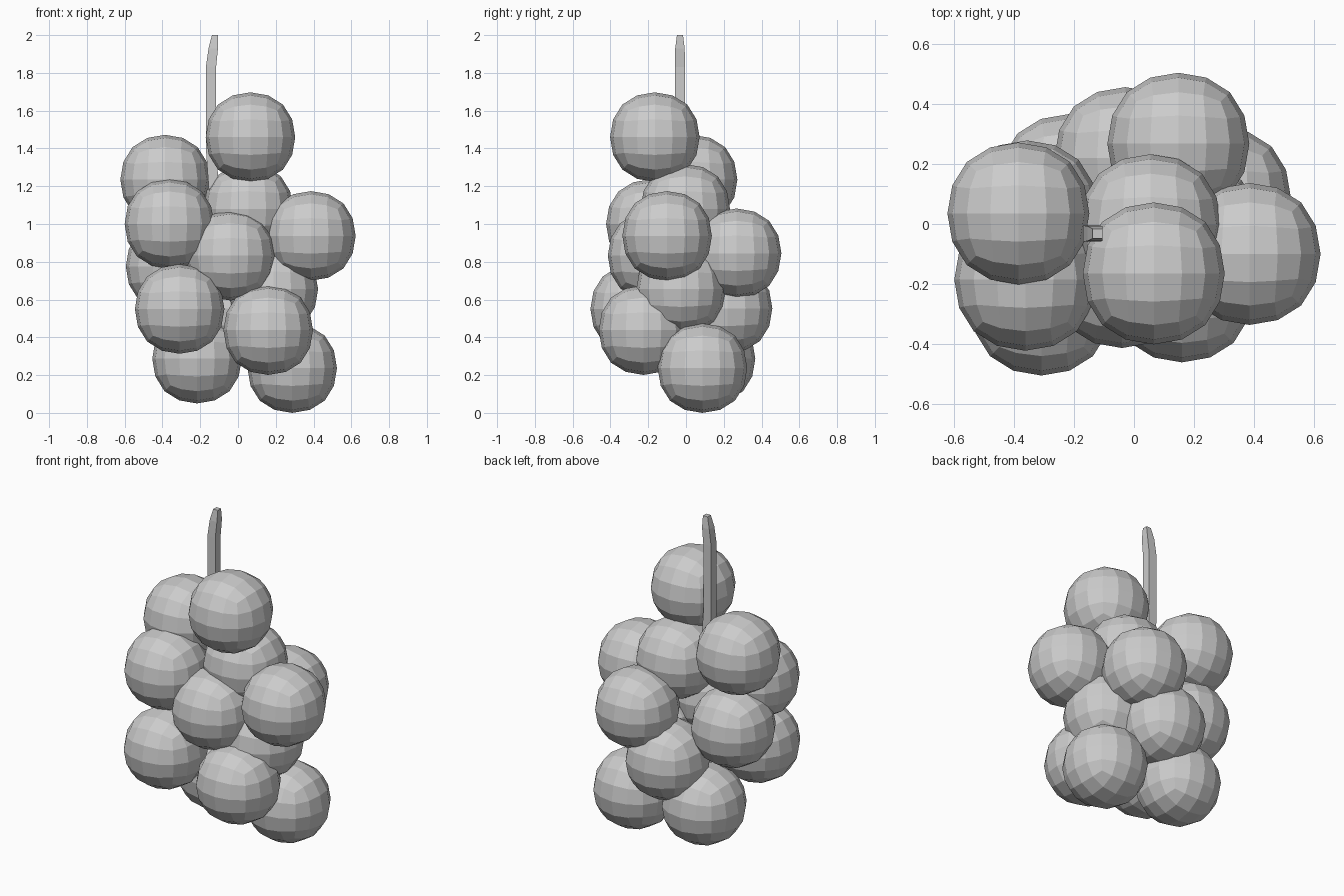
import bpy, bmesh
from mathutils import Vector

if "Cube" in bpy.data.objects:
    bpy.data.objects.remove(bpy.data.objects["Cube"])

RADIUS = 0.237

# Grape centres, from the top of the bunch down
GRAPES = [
    (0.066, -0.165, 1.460), (-0.386, 0.035, 1.235), (0.055, -0.004, 1.080),
    (-0.363, -0.186, 1.000), (0.386, -0.100, 0.937), (0.148, 0.268, 0.845),
    (-0.040, -0.177, 0.832), (-0.357, 0.042, 0.775), (0.187, -0.026, 0.655),
    (-0.029, 0.220, 0.553), (-0.309, -0.269, 0.550), (0.160, -0.225, 0.438),
    (-0.217, 0.130, 0.287), (0.287, 0.087, 0.237),
]


def add_object(name, mesh):
    obj = bpy.data.objects.new(name, mesh)
    bpy.context.collection.objects.link(obj)
    return obj


# Grapes: one cube mesh, rounded by subdivision into a faceted quad ball
bm = bmesh.new()
bmesh.ops.create_cube(bm, size=2 * RADIUS / 0.8395)
grape_mesh = bpy.data.meshes.new("grape")
bm.to_mesh(grape_mesh)
bm.free()
for i, centre in enumerate(GRAPES):
    grape = add_object(f"grape_{i + 1:02d}", grape_mesh)
    grape.location = centre
    mod = grape.modifiers.new("round", 'SUBSURF')
    mod.levels = mod.render_levels = 2

# Stem: square section lofted upward, bent and tapered at the tip (x, z, half width)
STEM = [(-0.06, 0.70, 0.027), (-0.125, 1.15, 0.027), (-0.143, 1.40, 0.027),
        (-0.143, 1.83, 0.027), (-0.131, 1.93, 0.025), (-0.122, 2.00, 0.016)]
bm = bmesh.new()
rings = []
for x, z, h in STEM:
    rings.append([bm.verts.new(Vector((x + sx * h, -0.032 + sy * h, z)))
                  for sx, sy in ((-1, -1), (1, -1), (1, 1), (-1, 1))])
for low, high in zip(rings, rings[1:]):
    for k in range(4):
        n = (k + 1) % 4
        bm.faces.new((low[k], low[n], high[n], high[k]))
bm.faces.new(rings[0][::-1])
bm.faces.new(rings[-1])
stem_mesh = bpy.data.meshes.new("stem")
bm.to_mesh(stem_mesh)
bm.free()
add_object("stem", stem_mesh)
